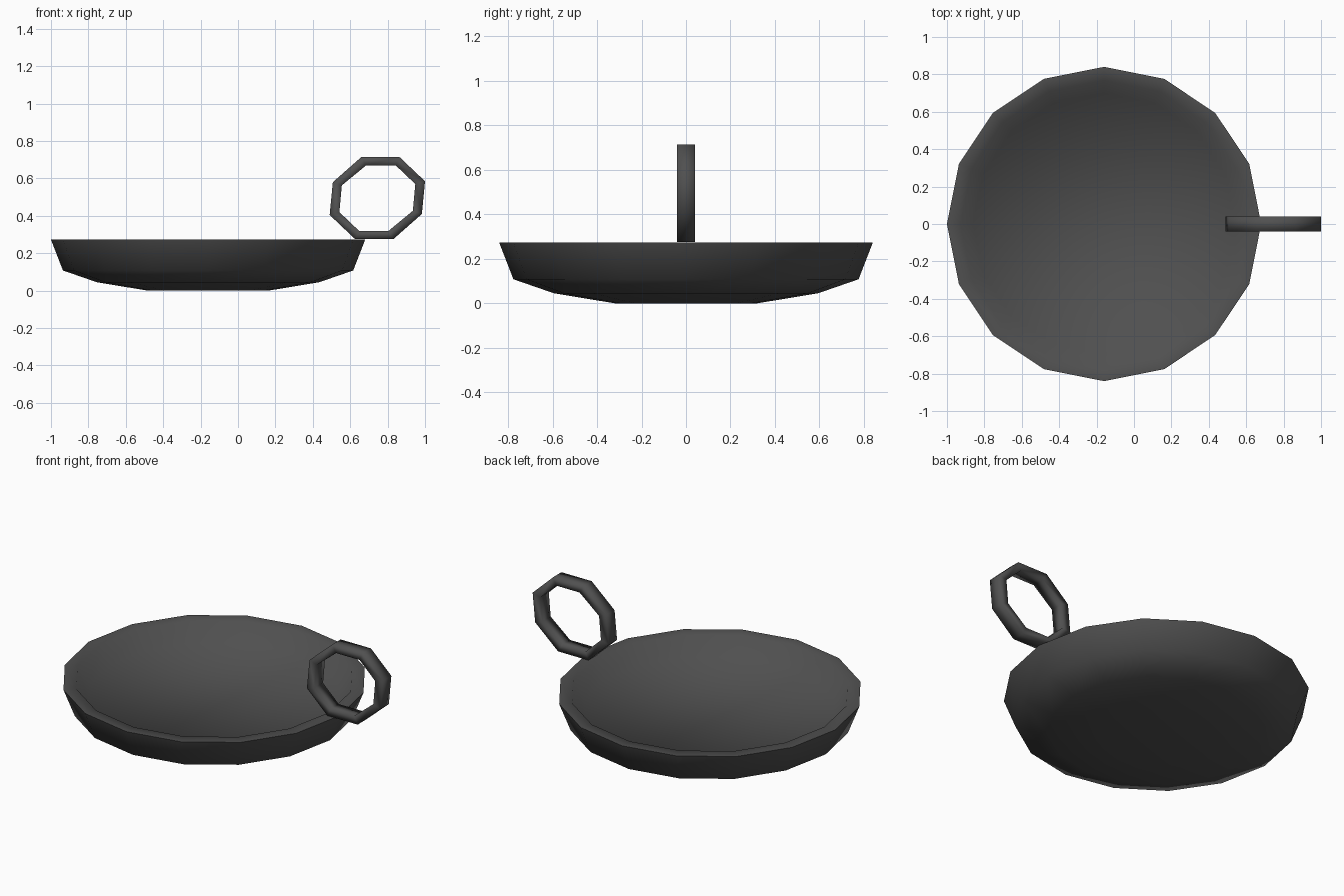
import bpy, bmesh, math

if "Cube" in bpy.data.objects:
    bpy.data.objects.remove(bpy.data.objects["Cube"])

mat = bpy.data.materials.new("dark_iron")
mat.diffuse_color = (0.08, 0.08, 0.08, 1)
mat.use_nodes = True
mat.node_tree.nodes["Principled BSDF"].inputs["Base Color"].default_value = mat.diffuse_color


def finish(name, bm, sharp_angle):
    bmesh.ops.recalc_face_normals(bm, faces=bm.faces)
    me = bpy.data.meshes.new(name)
    bm.to_mesh(me)
    bm.free()
    me.materials.append(mat)
    ob = bpy.data.objects.new(name, me)
    bpy.context.collection.objects.link(ob)
    bpy.ops.object.select_all(action='DESELECT')
    ob.select_set(True)
    bpy.context.view_layer.objects.active = ob
    bpy.ops.object.shade_smooth_by_angle(angle=math.radians(sharp_angle))
    return ob


def bridge(bm, loops, closed):
    for i in range(len(loops) if closed else len(loops) - 1):
        a, b = loops[i], loops[(i + 1) % len(loops)]
        n = len(a)
        for j in range(n):
            k = (j + 1) % n
            bm.faces.new((a[j], a[k], b[k], b[j]))


# Bowl: 16-sided lathe, outside up to the rim, over the lip, down to a flat floor
SIDES, CX = 16, -0.16
profile = [(0.321, 0.0), (0.594, 0.045), (0.776, 0.108), (0.84, 0.273),
           (0.768, 0.273), (0.70, 0.17)]
bm = bmesh.new()
rings = [[bm.verts.new((CX + r * math.cos(math.tau * i / SIDES),
                        r * math.sin(math.tau * i / SIDES), z))
          for i in range(SIDES)] for r, z in profile]
bridge(bm, rings, False)
bm.faces.new(rings[0][::-1])
bm.faces.new(rings[-1])
finish("pan_bowl", bm, 63)

# Ring handle: slightly skewed octagon with a rectangular section
HX, HZ, HALF = 0.745, 0.495, 0.04
half_outer = [(-0.085, 0.22), (0.118, 0.22), (0.255, 0.09), (0.238, -0.085)]
half_inner = [(-0.06, 0.175), (0.098, 0.175), (0.203, 0.075), (0.19, -0.068)]
outer = half_outer + [(-x, -z) for x, z in half_outer]
inner = half_inner + [(-x, -z) for x, z in half_inner]
bm = bmesh.new()
loops = [[bm.verts.new((HX + x, y, HZ + z)) for x, z in pts]
         for pts, y in ((outer, -HALF), (outer, HALF), (inner, HALF), (inner, -HALF))]
bridge(bm, loops, True)
finish("ring_handle", bm, 180)
